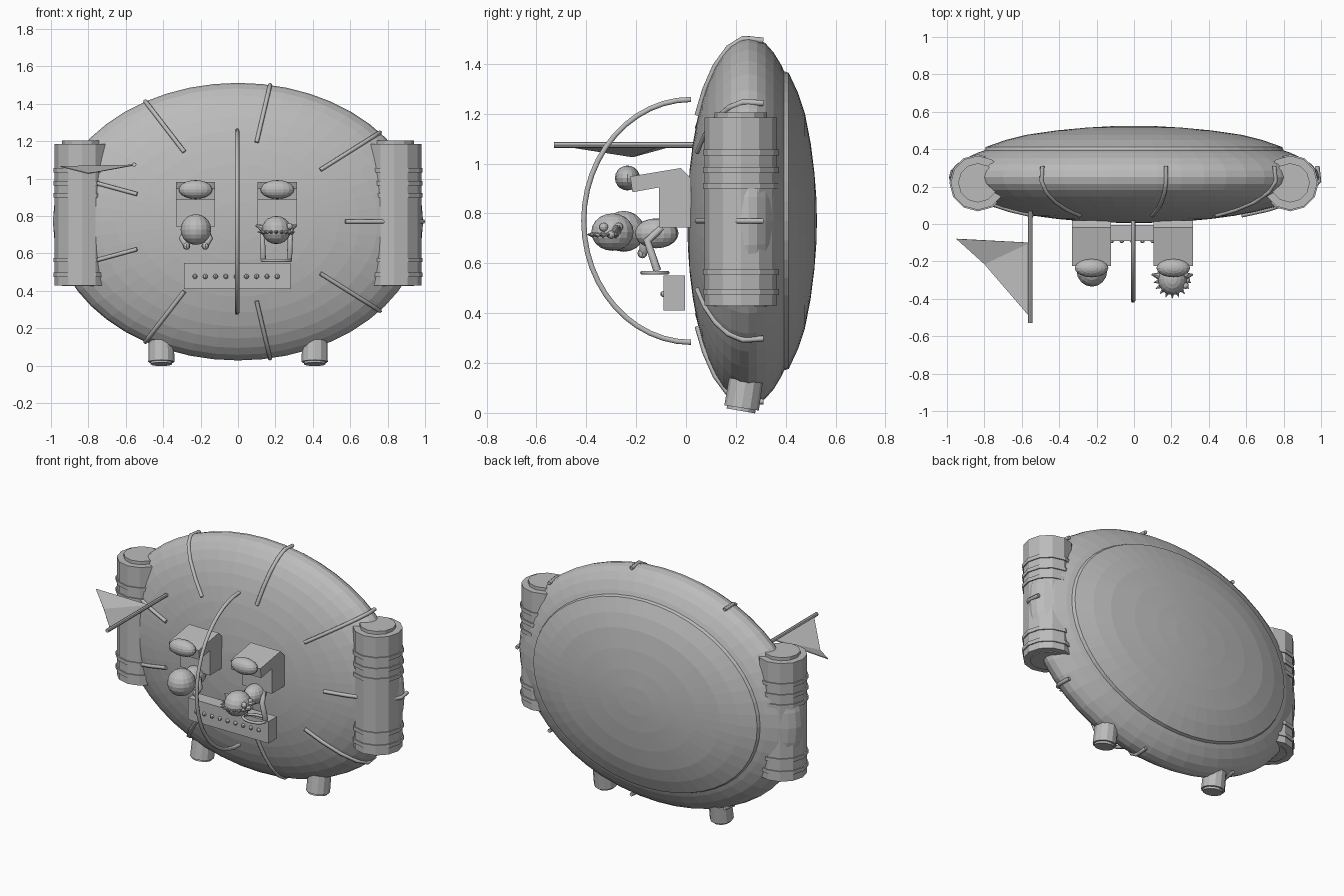
import bpy, bmesh, math
from mathutils import Vector, Matrix

if "Cube" in bpy.data.objects:
    bpy.data.objects.remove(bpy.data.objects["Cube"])

grey = bpy.data.materials.new("plain_grey")
grey.diffuse_color = (0.5, 0.5, 0.5, 1)
grey.use_nodes = True
grey.node_tree.nodes["Principled BSDF"].inputs["Base Color"].default_value = grey.diffuse_color


def finish(bm, name):
    bmesh.ops.recalc_face_normals(bm, faces=bm.faces)
    me = bpy.data.meshes.new(name)
    bm.to_mesh(me)
    bm.free()
    me.materials.append(grey)
    ob = bpy.data.objects.new(name, me)
    bpy.context.collection.objects.link(ob)
    return ob


def ball(name, c, r, seg=16, rings=10):
    bm = bmesh.new()
    m = Matrix.Translation(c) @ Matrix.Diagonal((*r, 1))
    bmesh.ops.create_uvsphere(bm, u_segments=seg, v_segments=rings, radius=1, matrix=m)
    return finish(bm, name)


def cone(name, a, b, r1, r2, seg=12):
    a, b = Vector(a), Vector(b)
    d = b - a
    bm = bmesh.new()
    m = Matrix.Translation((a + b) / 2) @ d.to_track_quat('Z', 'Y').to_matrix().to_4x4()
    bmesh.ops.create_cone(bm, cap_ends=True, segments=seg, radius1=r1, radius2=r2,
                          depth=d.length, matrix=m)
    return finish(bm, name)


def box(name, lo, hi):
    lo, hi = Vector(lo), Vector(hi)
    bm = bmesh.new()
    bmesh.ops.create_cube(bm, size=1, matrix=Matrix.Translation((lo + hi) / 2)
                          @ Matrix.Diagonal((*(hi - lo), 1)))
    return finish(bm, name)


def tube(name, pts, r, closed=False):
    cu = bpy.data.curves.new(name, 'CURVE')
    cu.dimensions = '3D'
    cu.bevel_depth = r
    cu.bevel_resolution = 1
    cu.use_fill_caps = True
    sp = cu.splines.new('POLY')
    sp.points.add(len(pts) - 1)
    for p, q in zip(sp.points, pts):
        p.co = (*q, 1)
    sp.use_cyclic_u = closed
    cu.materials.append(grey)
    ob = bpy.data.objects.new(name, cu)
    bpy.context.collection.objects.link(ob)
    bpy.ops.object.select_all(action='DESELECT')
    ob.select_set(True)
    bpy.context.view_layer.objects.active = ob
    bpy.ops.object.convert(target='MESH')


CZ, RX, RZ = 0.77, 0.99, 0.742


def lathe(name, profile, seg=48):
    # oval lathe about the y axis; profile holds (y, relative radius)
    bm = bmesh.new()
    rings = []
    for y, s in profile:
        n = 1 if s < 1e-4 else seg
        rings.append([bm.verts.new((RX * s * math.cos(2 * math.pi * i / seg), y,
                                    CZ + RZ * s * math.sin(2 * math.pi * i / seg)))
                      for i in range(n)])
    for a, b in zip(rings, rings[1:]):
        for i in range(seg):
            j = (i + 1) % seg
            if len(a) == 1:
                bm.faces.new((a[0], b[i], b[j]))
            elif len(b) == 1:
                bm.faces.new((a[i], a[j], b[0]))
            else:
                bm.faces.new((a[i], a[j], b[j], b[i]))
    return finish(bm, name)


# saucer hull and rear shell
lathe("hull", [(0.25 - 0.245 * math.cos(math.pi * k / 22), math.sin(math.pi * k / 22))
               for k in range(23)])
lathe("rear_shell", [(0.39, 0.81), (0.412, 0.80), (0.45, 0.69), (0.477, 0.58), (0.5, 0.42),
                     (0.515, 0.26), (0.523, 0.12), (0.525, 0)])

# nine ribs following the hull front
for k in range(9):
    a = math.radians(40 * k)
    path = [(s, 0.25 - 0.25 * math.sqrt(1 - s * s)) for s in (0.58, 0.72, 0.85, 0.95)]
    path += [(1.0, 0.23), (0.99, 0.31)]
    tube("rib", [(RX * s * math.cos(a), y, CZ + RZ * s * math.sin(a)) for s, y in path], 0.012)

# canopy bow
tube("canopy_bow", [(-0.005, 0.02 - 0.43 * math.sin(math.pi * k / 24),
                     CZ + 0.487 * math.cos(math.pi * k / 24)) for k in range(25)], 0.012)

# side engines with bands, and landing feet
for sx in (-1, 1):
    x = 0.835 * sx
    cone("engine", (x, 0.22, 0.43), (x, 0.22, 1.185), 0.145, 0.145)
    cone("engine_cap", (x, 0.22, 1.18), (x, 0.22, 1.205), 0.105, 0.105)
    cone("engine_base", (x, 0.22, 0.425), (x, 0.22, 0.44), 0.105, 0.105)
    for z in (0.485, 0.565, 0.91, 0.975, 1.045):
        cone("engine_band", (x, 0.22, z - 0.012), (x, 0.22, z + 0.012), 0.152, 0.152)
    cone("foot", (0.41 * sx, 0.223, 0.02), (0.41 * sx, 0.24, 0.13), 0.07, 0.068)
    cone("foot_pad", (0.41 * sx, 0.22, 0.008), (0.41 * sx, 0.223, 0.025), 0.058, 0.058)

# dashboard with buttons
box("dashboard", (-0.29, -0.09, 0.41), (0.28, -0.005, 0.55))
for k in range(9):
    ball("button", (-0.23 + 0.055 * k, -0.09, 0.477), (0.013,) * 3, 8, 6)

# seats and headrests
outline = [(-0.224, 0.948), (-0.02, 0.982), (0.02, 0.94), (0.02, 0.744), (-0.108, 0.744),
           (-0.108, 0.904), (-0.215, 0.885)]
for x in (-0.227, 0.21):
    bm = bmesh.new()
    f = bm.faces.new([bm.verts.new((x - 0.105, y, z)) for y, z in outline])
    ext = bmesh.ops.extrude_face_region(bm, geom=[f])["geom"]
    bmesh.ops.translate(bm, vec=(0.21, 0, 0),
                        verts=[v for v in ext if isinstance(v, bmesh.types.BMVert)])
    finish(bm, "seat")
    ball("headrest", (x, -0.235, 0.942), (0.09, 0.05, 0.05))

# passenger
px = -0.225
ball("passenger_head", (px, -0.25, 0.728), (0.082, 0.085, 0.082))
ball("passenger_body", (px, -0.12, 0.72), (0.06, 0.09, 0.06))
for s in (-1, 1):
    tube("passenger_arm", [(px + 0.05 * s, -0.15, 0.73), (px + 0.075 * s, -0.17, 0.68),
                           (px + 0.05 * s, -0.17, 0.64)], 0.017)
    ball("passenger_hand", (px + 0.05 * s, -0.175, 0.64), (0.02,) * 3, 8, 6)

# pilot: head, spiky hair, ears, eyes, nose
px = 0.205
ball("pilot_head", (px, -0.295, 0.725), (0.078, 0.085, 0.075))
for k in range(11):
    a = math.radians(170 + 20 * k)
    d = Vector((math.cos(a), math.sin(a), 0))
    c = Vector((px, -0.295, 0.715))
    cone("hair_spike", c + d * 0.06, c + d * 0.105, 0.02, 0.0, 6)
for s in (-1, 1):
    cone("ear", (px + 0.06 * s, -0.28, 0.73), (px + 0.11 * s, -0.27, 0.75), 0.025, 0.004, 8)
    ball("eye", (px + 0.07, -0.3 + 0.03 * s, 0.745), (0.018,) * 3, 10, 6)
    tube("pilot_arm", [(px + 0.045 * s, -0.10, 0.74), (px + 0.075 * s, -0.155, 0.69),
                       (px + 0.07 * s, -0.115, 0.57)], 0.016)
ball("nose", (px + 0.08, -0.3, 0.715), (0.016,) * 3, 10, 6)
ball("pilot_body", (px, -0.12, 0.72), (0.06, 0.085, 0.06))

# steering wheel
tube("steering_wheel", [(px + 0.075 * math.cos(math.pi * k / 10),
                         -0.125 + 0.05 * math.sin(math.pi * k / 10), 0.562)
                        for k in range(20)], 0.009, True)

# flag pole and bent pennant
cone("flag_pole", (-0.555, -0.53, 1.075), (-0.555, 0.07, 1.075), 0.012, 0.012, 8)
bm = bmesh.new()
A, B, C, D = [bm.verts.new(p) for p in ((-0.95, -0.08, 1.067), (-0.555, -0.10, 1.075),
                                        (-0.555, -0.50, 1.075), (-0.80, -0.215, 1.03))]
bm.faces.new((A, B, D))
bm.faces.new((B, C, D))
flag = finish(bm, "pennant")
mod = flag.modifiers.new("thickness", 'SOLIDIFY')
mod.thickness = 0.005
